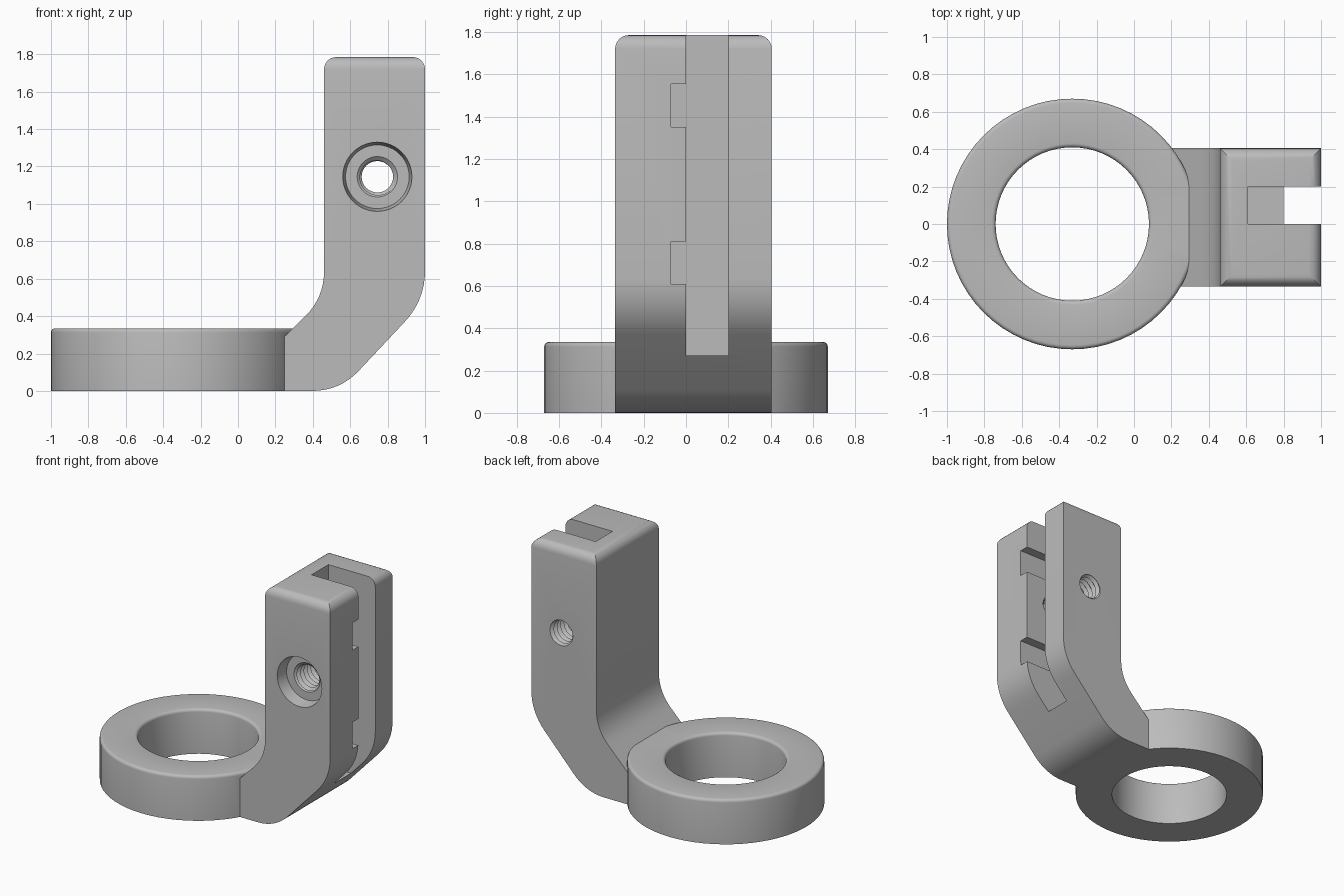
import bpy, bmesh, math
from mathutils import Vector, Matrix

cube = bpy.data.objects.get("Cube")
if cube:
    bpy.data.objects.remove(cube, do_unlink=True)

grey = bpy.data.materials.new("plain grey")
grey.use_nodes = True
colour = (0.5, 0.5, 0.5, 1)
grey.diffuse_color = colour
grey.node_tree.nodes["Principled BSDF"].inputs["Base Color"].default_value = colour


def make(name, bm):
    bmesh.ops.recalc_face_normals(bm, faces=bm.faces[:])
    mesh = bpy.data.meshes.new(name)
    bm.to_mesh(mesh)
    bm.free()
    mesh.materials.append(grey)
    obj = bpy.data.objects.new(name, mesh)
    bpy.context.collection.objects.link(obj)
    return obj


def box(name, lo, hi):
    bm = bmesh.new()
    bmesh.ops.create_cube(bm, size=1)
    lo, hi = Vector(lo), Vector(hi)
    for v in bm.verts:
        v.co = (lo + hi) / 2 + v.co * (hi - lo)
    return make(name, bm)


def lathe(name, profile, sides, closed_ring):
    """Spin (radius, height) points about z; a solid gets end caps."""
    bm = bmesh.new()
    loops = [[bm.verts.new((r * math.cos(a), r * math.sin(a), z)) for r, z in profile]
             for a in (math.tau * i / sides for i in range(sides))]
    count = len(profile)
    for i in range(sides):
        a, b = loops[i], loops[(i + 1) % sides]
        for k in range(count if closed_ring else count - 1):
            n = (k + 1) % count
            bm.faces.new((a[k], b[k], b[n], a[n]))
    if not closed_ring:
        bm.faces.new([l[0] for l in loops])
        bm.faces.new([l[-1] for l in loops])
    return make(name, bm)


def combine(target, other, operation):
    other.hide_render = True
    mod = target.modifiers.new(operation, "BOOLEAN")
    mod.operation, mod.object, mod.solver = operation, other, "EXACT"
    bpy.context.view_layer.objects.active = target
    bpy.ops.object.modifier_apply(modifier=mod.name)
    bpy.data.objects.remove(other, do_unlink=True)


def rounded(corner, before, after, reach, steps=8):
    """Points of a curve that rounds off a profile corner."""
    c = Vector(corner)
    p = c + (Vector(before) - c).normalized() * reach
    q = c + (Vector(after) - c).normalized() * reach
    return [p * (1 - t) ** 2 + c * 2 * t * (1 - t) + q * t * t
            for t in (i / steps for i in range(steps + 1))]


# Bent arm: side profile pushed through its width, top edges rounded
FRONT, BACK, TOP = -0.335, 0.405, 1.785
foot, inner_bend, inner_top = (0.15, 0.19), (0.46, 0.5), (0.46, TOP)
outer_top, outer_bend, heel, toe = (1, TOP), (1, 0.485), (0.545, 0), (0.15, 0)
profile = [foot, *rounded(inner_bend, foot, inner_top, 0.14), inner_top, outer_top,
           *rounded(outer_bend, outer_top, heel, 0.16),
           *rounded(heel, outer_bend, toe, 0.15), toe]
bm = bmesh.new()
side = bm.faces.new([bm.verts.new((x, FRONT, z)) for x, z in profile])
pushed = bmesh.ops.extrude_face_region(bm, geom=[side], use_keep_orig=True)["geom"]
bmesh.ops.translate(bm, vec=(0, BACK - FRONT, 0),
                    verts=[g for g in pushed if isinstance(g, bmesh.types.BMVert)])
bmesh.ops.recalc_face_normals(bm, faces=bm.faces[:])
rim = [e for e in bm.edges if all(v.co.z > TOP - 0.001 for v in e.verts)]
bmesh.ops.bevel(bm, geom=rim, offset=0.065, segments=6, profile=0.5, affect="EDGES")
bracket = make("ring_bracket", bm)

# Flat ring with softened top edges
R_IN, R_OUT, HIGH, SOFT = 0.41, 0.67, 0.335, 0.022
arc = [(math.sin(a), math.cos(a)) for a in (math.pi / 2 * i / 4 for i in range(5))]
section = [(R_IN, 0), (R_OUT, 0)]
section += [(R_OUT - SOFT + SOFT * c, HIGH - SOFT + SOFT * s) for s, c in arc]
section += [(R_IN + SOFT - SOFT * s, HIGH - SOFT + SOFT * c) for s, c in arc]
ring = lathe("ring", section, 64, True)
ring.data.transform(Matrix.Translation((-0.33, 0, 0)))
combine(bracket, ring, "UNION")

# Long slot and the two side notches
combine(bracket, box("slot", (0.61, 0, 0.27), (1.2, 0.2, 2)), "DIFFERENCE")
for low, high in ((0.61, 0.81), (1.35, 1.555)):
    combine(bracket, box("notch", (0.61, -0.07, low), (1.2, 0.1, high)), "DIFFERENCE")

# Cutters for the screw hole are built along z, then turned to run front to back
HOLE = Matrix.Translation((0.745, 0, 1.145)) @ Matrix.Rotation(-math.pi / 2, 4, "X")

# Helical thread
SIDES, STEP, ROWS = 32, 0.02, 44
bm = bmesh.new()
grid = [[bm.verts.new((r * math.cos(a), r * math.sin(a), -0.42 + (k + 2 * i / SIDES) * STEP))
         for i in range(SIDES) for a in [math.tau * i / SIDES]]
        for k in range(ROWS) for r in [0.105 if k % 2 else 0.084]]
for k in range(ROWS - 1):
    for i in range(SIDES):
        if i < SIDES - 1:
            bm.faces.new((grid[k][i], grid[k][i + 1], grid[k + 1][i + 1], grid[k + 1][i]))
        elif k + 3 < ROWS:
            bm.faces.new((grid[k][i], grid[k + 2][0], grid[k + 3][0], grid[k + 1][i]))
# Fan caps close both spiral ends
for height in (-0.5, 0.6):
    tip = bm.verts.new((0, 0, height))
    for e in [e for e in bm.edges if e.is_boundary and tip not in e.verts
              and (e.verts[0].co.z < 0) == (height < 0)]:
        if not any(f for f in e.link_faces if tip in f.verts):
            bm.faces.new((e.verts[0], e.verts[1], tip))
thread = make("thread", bm)
thread.data.transform(HOLE)
combine(bracket, thread, "DIFFERENCE")

# Tapered recess on the front, with a chamfered mouth to the thread
recess = lathe("recess", [(0.2, -0.435), (0.185, FRONT), (0.17, -0.245),
                          (0.108, -0.245), (0.085, -0.225)], 48, False)
recess.data.transform(HOLE)
combine(bracket, recess, "DIFFERENCE")

# Smooth the curves, keep the edges crisp
bpy.ops.object.select_all(action="DESELECT")
bracket.select_set(True)
bpy.context.view_layer.objects.active = bracket
bpy.ops.object.shade_smooth_by_angle(angle=math.radians(30))
